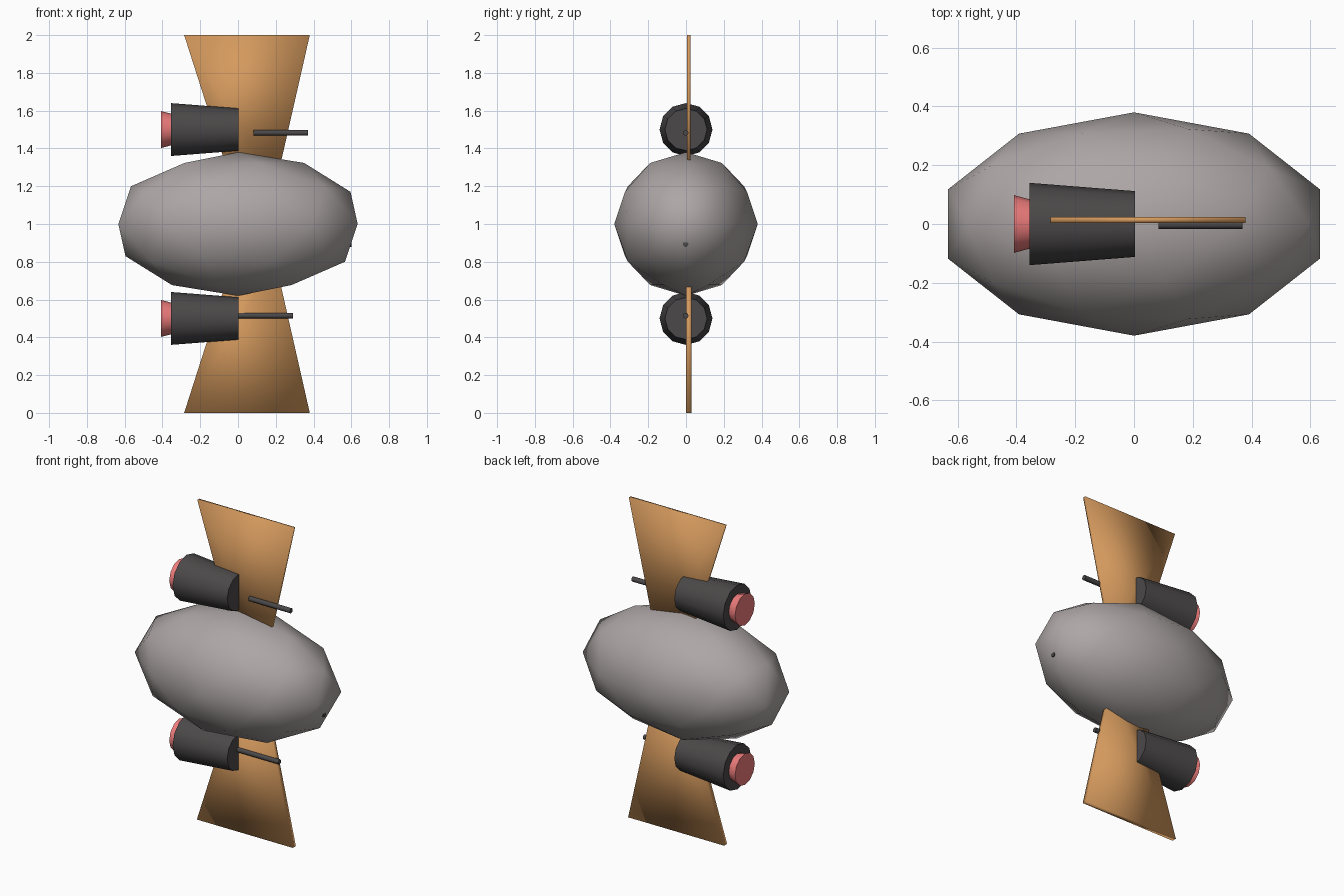
import bpy, bmesh
from mathutils import Matrix
from math import radians

if "Cube" in bpy.data.objects:
    bpy.data.objects.remove(bpy.data.objects["Cube"])


def material(name, color):
    m = bpy.data.materials.new(name)
    m.diffuse_color = (*color, 1)
    m.use_nodes = True
    m.node_tree.nodes["Principled BSDF"].inputs["Base Color"].default_value = m.diffuse_color
    return m


HULL = material("hull_grey", (0.42, 0.38, 0.38))
DARK = material("dark_metal", (0.07, 0.065, 0.065))
GLOW = material("exhaust_pink", (0.85, 0.20, 0.20))
ORANGE = material("fin_orange", (0.66, 0.32, 0.11))


def finish(name, bm, mat, angle=None):
    bmesh.ops.recalc_face_normals(bm, faces=bm.faces)
    me = bpy.data.meshes.new(name)
    bm.to_mesh(me)
    bm.free()
    me.materials.append(mat)
    ob = bpy.data.objects.new(name, me)
    bpy.context.collection.objects.link(ob)
    bpy.ops.object.select_all(action='DESELECT')
    ob.select_set(True)
    bpy.context.view_layer.objects.active = ob
    if angle:
        bpy.ops.object.shade_smooth_by_angle(angle=radians(angle))
    else:
        bpy.ops.object.shade_smooth()
    return ob


def tube_x(name, x0, r0, x1, r1, y, z, mat, sides=12):
    """Capped cone lying along x, from radius r0 at x0 to r1 at x1."""
    bm = bmesh.new()
    place = Matrix.Translation(((x0 + x1) / 2, y, z)) @ Matrix.Rotation(radians(90), 4, 'Y')
    bmesh.ops.create_cone(bm, cap_ends=True, segments=sides, radius1=r0, radius2=r1,
                          depth=x1 - x0, matrix=place)
    return finish(name, bm, mat, 50)


def fin(name, z_tip, z_root, y0, y1):
    """Tapered plate, wide at the tip and narrow inside the hull."""
    bm = bmesh.new()
    d = abs(z_tip - z_root)
    outline = [(-0.285, z_tip), (0.38, z_tip),
               (0.38 - 0.227 * d, z_root), (-0.285 + 0.32 * d, z_root)]
    face = bm.faces.new([bm.verts.new((x, y0, z)) for x, z in outline])
    ext = bmesh.ops.extrude_face_region(bm, geom=[face])
    bmesh.ops.translate(bm, vec=(0, y1 - y0, 0),
                        verts=[v for v in ext["geom"] if isinstance(v, bmesh.types.BMVert)])
    return finish(name, bm, ORANGE)


# Faceted ellipsoid hull
bm = bmesh.new()
bmesh.ops.create_icosphere(bm, subdivisions=2, radius=1,
                           matrix=Matrix.Translation((0, 0, 1)) @ Matrix.Diagonal((0.666, 0.38, 0.38, 1)))
finish("hull", bm, HULL)

# Fins above and below
fin("upper_fin", 2.0, 1.2, 0.004, 0.023)
fin("lower_fin", 0.0, 0.8, 0.0, 0.03)

# Engines with flared exhausts
for side, z in (("upper", 1.5), ("lower", 0.5)):
    tube_x(side + "_engine", -0.355, 0.14, 0.003, 0.112, 0, z, DARK)
    tube_x(side + "_exhaust", -0.408, 0.098, -0.34, 0.08, 0, z, GLOW)

# Gun barrels: one on each fin, one just poking out of the nose
for name, x, z in (("upper_barrel", 0.37, 1.483), ("lower_barrel", 0.29, 0.515),
                   ("nose_barrel", 0.601, 0.894)):
    tube_x(name, x - 0.287, 0.015, x, 0.015, -0.002, z, DARK)
